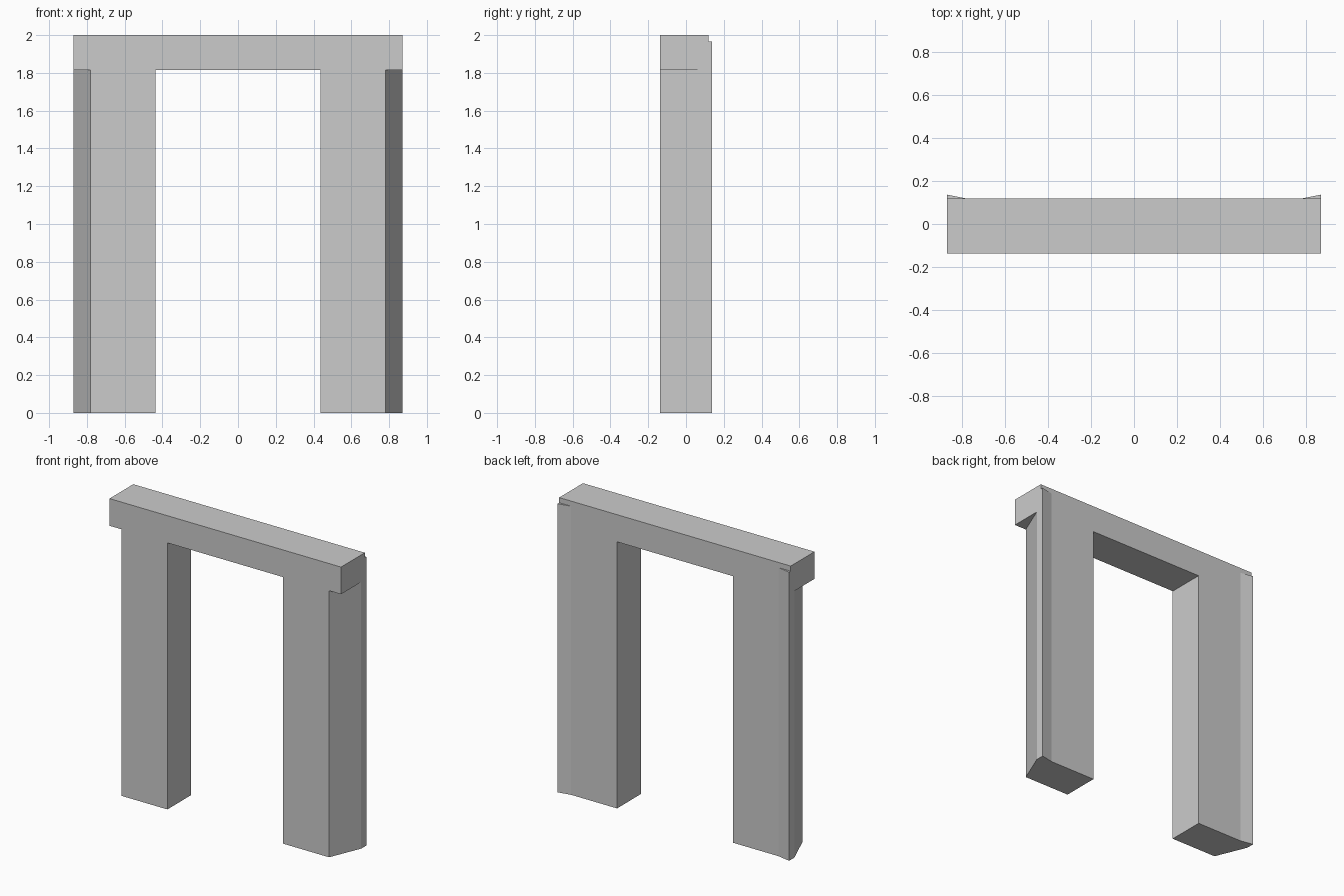
import bpy
import bmesh

cube = bpy.data.objects.get("Cube")
if cube:
    bpy.data.objects.remove(cube, do_unlink=True)

# Main dimensions
TOP, SOFFIT, FLARE_TOP = 2.0, 1.815, 1.965
INNER, PIER, OUTER = 0.436, 0.782, 0.872
FRONT, BACK, BACK_TIP = -0.137, 0.119, 0.137
CHAMFER_END = 0.08

stone = bpy.data.materials.new("light_grey")
stone.use_nodes = True
grey = (0.6, 0.6, 0.6, 1.0)
stone.diffuse_color = grey
stone.node_tree.nodes["Principled BSDF"].inputs["Base Color"].default_value = grey


def prism(name, outline, offset):
    """Extrude a closed 3D outline by an offset vector into a solid."""
    bm = bmesh.new()
    face = bm.faces.new([bm.verts.new(p) for p in outline])
    result = bmesh.ops.extrude_face_region(bm, geom=[face], use_keep_orig=True)
    moved = [g for g in result["geom"] if isinstance(g, bmesh.types.BMVert)]
    bmesh.ops.translate(bm, verts=moved, vec=offset)
    bmesh.ops.recalc_face_normals(bm, faces=bm.faces[:])
    mesh = bpy.data.meshes.new(name)
    bm.to_mesh(mesh)
    bm.free()
    mesh.materials.append(stone)
    obj = bpy.data.objects.new(name, mesh)
    bpy.context.collection.objects.link(obj)
    return obj


# Frame: two piers and the overhanging lintel in one profile
half = [(INNER, SOFFIT), (INNER, 0), (PIER, 0), (PIER, SOFFIT),
        (OUTER, SOFFIT), (OUTER, TOP)]
profile = half + [(-x, z) for x, z in reversed(half)]
prism("door_frame", [(x, FRONT, z) for x, z in profile], (0, BACK - FRONT, 0))

for side, s in (("left", 1), ("right", -1)):
    # Slanted outer strip of each pier, below the lintel
    strip = [(PIER, FRONT), (OUTER, CHAMFER_END), (OUTER, BACK), (PIER, BACK)]
    prism(side + "_slanted_side", [(s * x, y, 0) for x, y in strip], (0, 0, SOFFIT))

    # Thin wedge flaring out at the back edge
    wedge = [(PIER, BACK), (OUTER, BACK), (OUTER, BACK_TIP)]
    prism(side + "_back_flare", [(s * x, y, 0) for x, y in wedge], (0, 0, FLARE_TOP))
